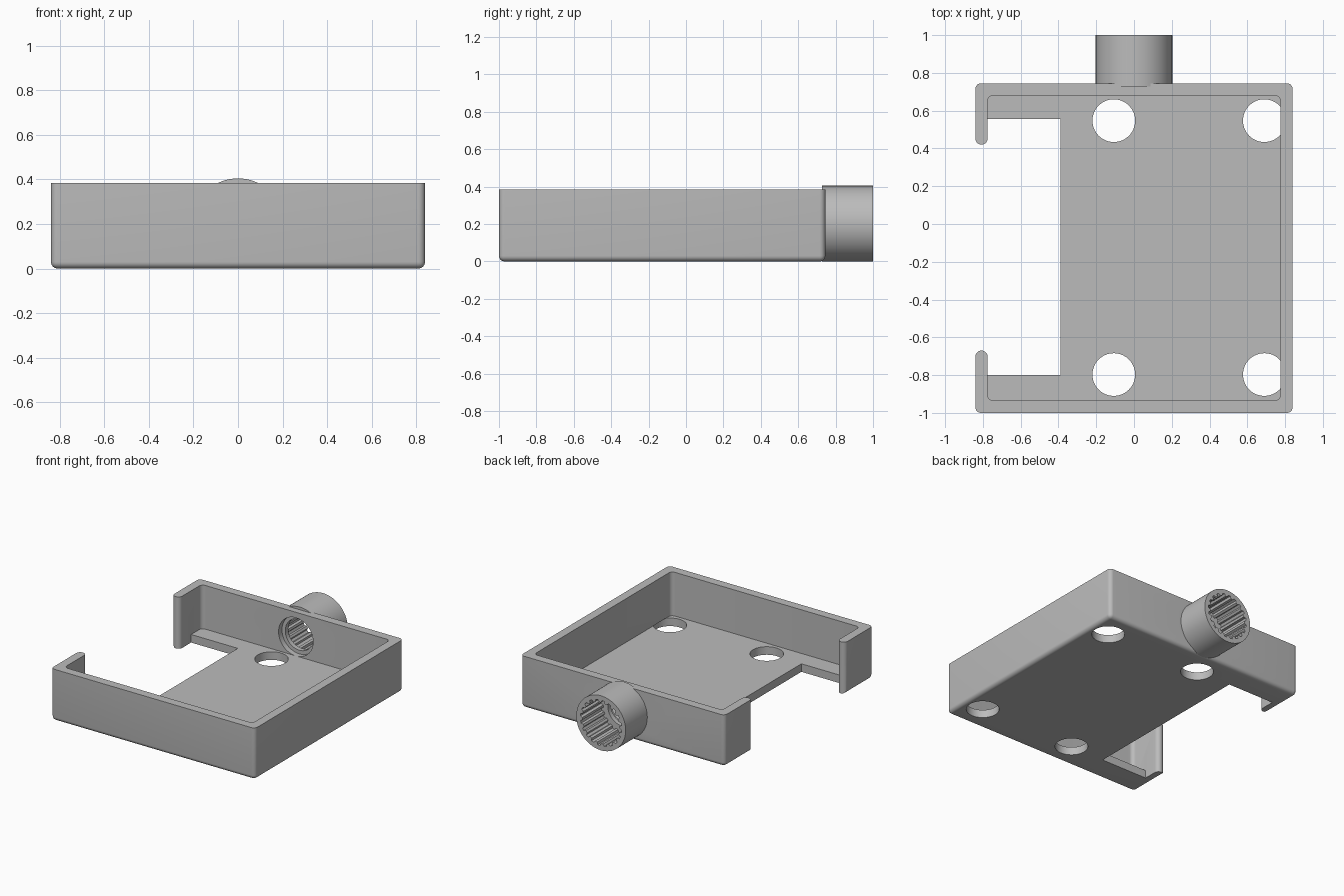
import bpy, bmesh
from math import sin, cos, pi
from mathutils import Matrix, Vector

cube = bpy.data.objects.get("Cube")
if cube:
    bpy.data.objects.remove(cube, do_unlink=True)

grey = bpy.data.materials.new("plain grey")
grey.use_nodes = True
colour = (0.5, 0.5, 0.5, 1)
grey.diffuse_color = colour
grey.node_tree.nodes["Principled BSDF"].inputs["Base Color"].default_value = colour

WALL, FLOOR, TOP = 0.065, 0.06, 0.385
X, FRONT, BACK = 0.84, -1.0, 0.745
AXIS_Z = 0.202


def finish(bm, name):
    bmesh.ops.recalc_face_normals(bm, faces=bm.faces)
    mesh = bpy.data.meshes.new(name)
    bm.to_mesh(mesh)
    bm.free()
    mesh.materials.append(grey)
    obj = bpy.data.objects.new(name, mesh)
    bpy.context.collection.objects.link(obj)
    return obj


def rounded_box(name, lo, hi, radius, round_bottom):
    lo, hi = Vector(lo), Vector(hi)
    bm = bmesh.new()
    bmesh.ops.create_cube(bm, size=1)
    for v in bm.verts:
        v.co = (lo + hi) / 2 + v.co * (hi - lo)
    edges = []
    for e in bm.edges:
        a, b = e.verts
        upright = abs(a.co.z - b.co.z) > 0.01
        bottom = max(a.co.z, b.co.z) < lo.z + 0.01
        if upright or (bottom and round_bottom):
            edges.append(e)
    bmesh.ops.bevel(bm, geom=edges, offset=radius, segments=6,
                    profile=0.5, affect='EDGES')
    return finish(bm, name)


def prism(name, outline, z0, z1, matrix=Matrix()):
    bm = bmesh.new()
    face = bm.faces.new([bm.verts.new((x, y, z0)) for x, y in outline])
    new = bmesh.ops.extrude_face_region(bm, geom=[face])["geom"]
    bmesh.ops.translate(bm, vec=(0, 0, z1 - z0),
                        verts=[g for g in new if isinstance(g, bmesh.types.BMVert)])
    bm.transform(matrix)
    return finish(bm, name)


def circle(radius, count=64, x=0, y=0):
    return [(x + radius * cos(2 * pi * i / count),
             y + radius * sin(2 * pi * i / count)) for i in range(count)]


def along_y(name, outline, y0, y1):
    turn = Matrix.Translation((0, 0, AXIS_Z)) @ Matrix.Rotation(-pi / 2, 4, 'X')
    return prism(name, outline, y0, y1, turn)


def cut(target, cutter, keep=False):
    mod = target.modifiers.new("cut", 'BOOLEAN')
    mod.object, mod.operation, mod.solver = cutter, 'DIFFERENCE', 'EXACT'
    bpy.context.view_layer.objects.active = target
    bpy.ops.object.modifier_apply(modifier=mod.name)
    if not keep:
        bpy.data.objects.remove(cutter, do_unlink=True)


# Open tray with rounded corners and bottom edges
tray = rounded_box("tray", (-X, FRONT, 0), (X, BACK, TOP), 0.03, True)
cut(tray, rounded_box("tray_inside", (-X + WALL, FRONT + WALL, FLOOR),
                      (X - WALL, BACK - WALL, 1), 0.03, False))

# Gap in the left-hand wall, leaving two round-ended tabs
r = WALL / 2
mid = -X + r
arc = [(mid + r * cos(pi * i / 12), r * sin(pi * i / 12)) for i in range(13)]
gap = [(-0.7, 0.42 + r)] + [(x, 0.42 + r - h) for x, h in arc] + [(-1, 0.42 + r)]
gap += [(-1, -0.67 - r)] + [(x, -0.67 - r + h) for x, h in reversed(arc)]
gap += [(-0.7, -0.67 - r)]
cut(tray, prism("wall_gap", gap, -0.1, 1))

# Rectangular floor opening beside the gap
opening = [(-X + WALL, -0.80), (-0.39, -0.80), (-0.39, 0.555), (-X + WALL, 0.555)]
cut(tray, prism("floor_opening", opening, -0.1, 0.2))

# Four floor holes, tucked under the wall on one side
for x in (-0.107, 0.69):
    for y in (-0.797, 0.547):
        cut(tray, prism("floor_hole", circle(0.113, 64, x, y), -0.1, FLOOR + 0.0005))

# Round socket on the back
socket = along_y("socket", circle(0.203, 72), 0.728, 1.0)

# Stepped bore through the wall
for radius, y0, y1 in ((0.142, 0.6, 0.72), (0.115, 0.7, 0.80)):
    bore = along_y("bore", circle(radius), y0, y1)
    cut(tray, bore, keep=True)
    cut(socket, bore)

# Splined recess in the socket
TEETH = 20
spline = []
for i in range(TEETH):
    for part, radius in ((0, 0.153), (0.35, 0.153), (0.5, 0.17), (0.85, 0.17)):
        a = 2 * pi * (i + part) / TEETH
        spline.append((radius * cos(a), radius * sin(a)))
recess = along_y("spline_recess", spline, 0.755, 1.1)
cut(socket, recess)

for obj in (tray, socket):
    bpy.ops.object.select_all(action='DESELECT')
    obj.select_set(True)
    bpy.context.view_layer.objects.active = obj
    bpy.ops.object.shade_smooth_by_angle(angle=pi / 6)
